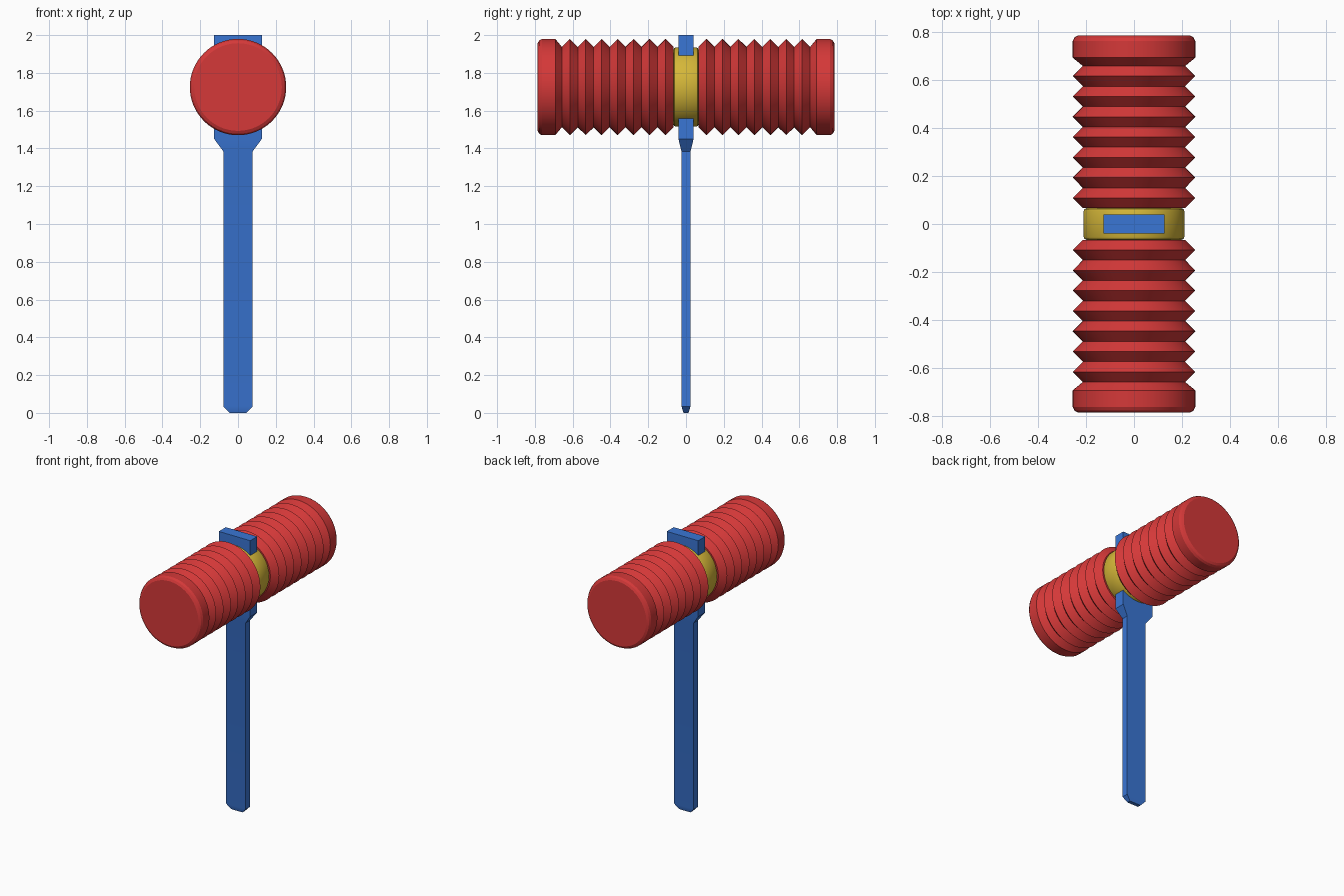
import bpy, bmesh, math

if "Cube" in bpy.data.objects:
    bpy.data.objects.remove(bpy.data.objects["Cube"])

HEAD_Z = 1.725


def material(name, rgb):
    m = bpy.data.materials.new(name)
    m.diffuse_color = (*rgb, 1)
    m.use_nodes = True
    m.node_tree.nodes["Principled BSDF"].inputs["Base Color"].default_value = m.diffuse_color
    return m


red = material("red plastic", (0.66, 0.04, 0.04))
blue = material("blue plastic", (0.042, 0.18, 0.66))
yellow = material("yellow plastic", (0.66, 0.47, 0.04))


def finish(name, bm, mat):
    bmesh.ops.recalc_face_normals(bm, faces=bm.faces)
    me = bpy.data.meshes.new(name)
    bm.to_mesh(me)
    bm.free()
    me.materials.append(mat)
    ob = bpy.data.objects.new(name, me)
    bpy.context.collection.objects.link(ob)
    bpy.ops.object.select_all(action='DESELECT')
    ob.select_set(True)
    bpy.context.view_layer.objects.active = ob
    bpy.ops.object.shade_smooth_by_angle(angle=math.radians(25))
    return ob


def loft(name, rings, mat):
    """Skin a list of equal-sized point rings and cap both ends."""
    bm = bmesh.new()
    loops = [[bm.verts.new(p) for p in ring] for ring in rings]
    n = len(loops[0])
    for a, b in zip(loops, loops[1:]):
        for i in range(n):
            j = (i + 1) % n
            bm.faces.new((a[i], a[j], b[j], b[i]))
    bm.faces.new(loops[0])
    bm.faces.new(loops[-1])
    return finish(name, bm, mat)


def lathe(name, profile, mat, sides=64):
    """Spin (y, radius) pairs around the head axis."""
    angles = [2 * math.pi * i / sides for i in range(sides)]
    return loft(name, [[(r * math.cos(a), y, HEAD_Z + r * math.sin(a)) for a in angles]
                       for y, r in profile], mat)


# Bellows: zigzag folds ending in a thick rounded striking cap
PITCH, START, FOLDS = 0.0845, 0.066, 7
profile = []
for k in range(FOLDS):
    profile += [(START + k * PITCH, 0.213), (START + (k + 0.5) * PITCH, 0.255)]
profile += [(START + FOLDS * PITCH, 0.213), (0.692, 0.255), (0.762, 0.255),
            (0.777, 0.247), (0.785, 0.232)]
for side, name in ((-1, "front_bellows"), (1, "back_bellows")):
    lathe(name, [(side * y, r) for y, r in profile], red)

# Central band
lathe("centre_band", [(-0.066, 0.197), (-0.062, 0.206), (-0.053, 0.21),
                      (0.053, 0.21), (0.062, 0.206), (0.066, 0.197)], yellow)

# Handle: flat bar with chamfered foot, flaring into the block through the head
sections = [(0, 0.045, 0.013), (0.035, 0.078, 0.024), (1.385, 0.078, 0.024),
            (1.45, 0.126, 0.04), (2.0, 0.126, 0.04)]
loft("handle", [[(-x, -y, z), (x, -y, z), (x, y, z), (-x, y, z)]
                for z, x, y in sections], blue)
